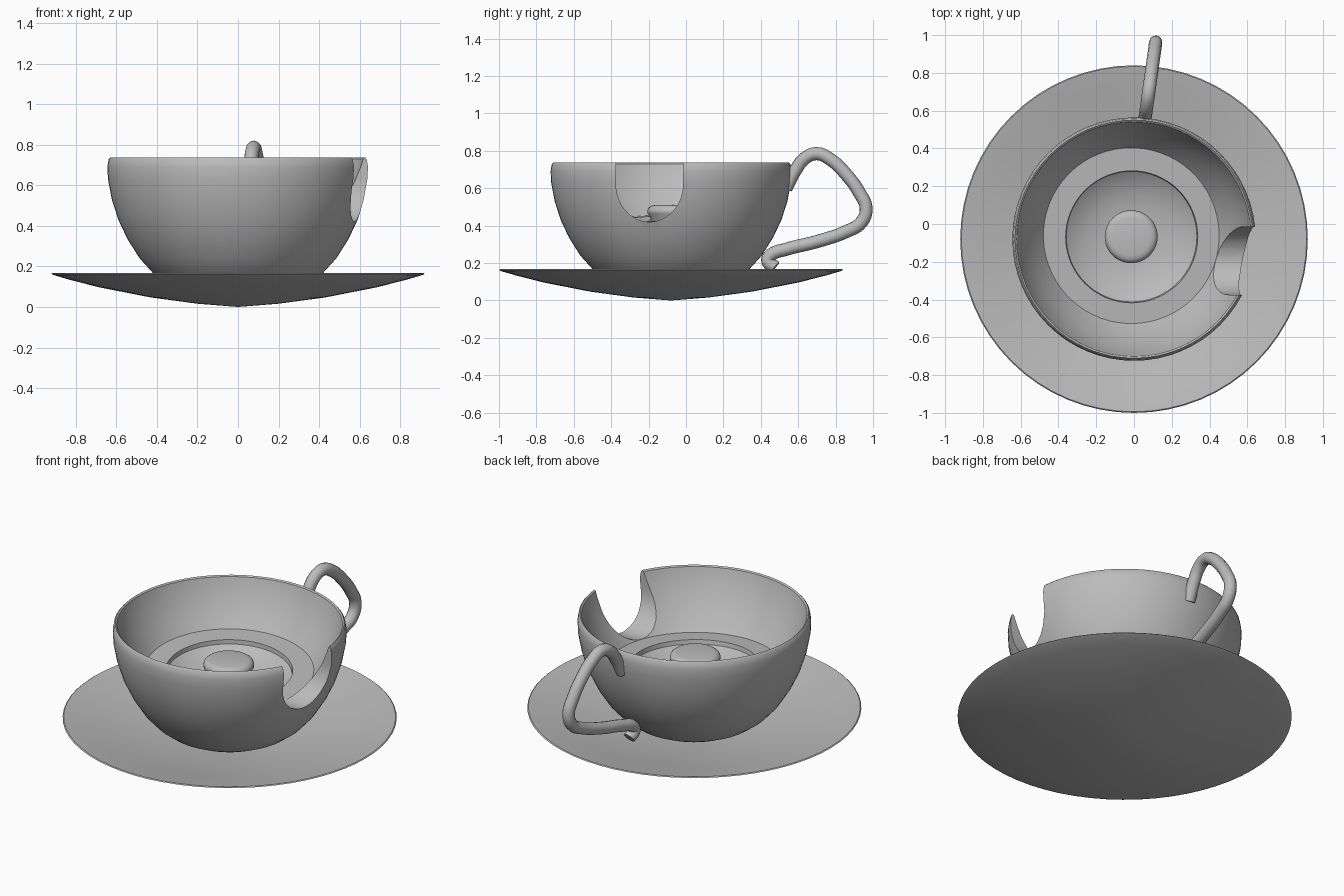
import bpy, bmesh, math
from mathutils import Matrix, Vector

cube = bpy.data.objects.get("Cube")
if cube:
    bpy.data.objects.remove(cube, do_unlink=True)

CENTRE_Y = -0.08

clay = bpy.data.materials.new("grey_clay")
clay.use_nodes = True
GREY = (0.5, 0.5, 0.5, 1)
clay.diffuse_color = GREY
clay.node_tree.nodes["Principled BSDF"].inputs["Base Color"].default_value = GREY


def add_object(name, bm, location=(0, 0, 0)):
    mesh = bpy.data.meshes.new(name)
    bm.to_mesh(mesh)
    bm.free()
    mesh.materials.append(clay)
    obj = bpy.data.objects.new(name, mesh)
    obj.location = location
    bpy.context.collection.objects.link(obj)
    return obj


def smooth(obj, angle=35):
    bpy.ops.object.select_all(action="DESELECT")
    obj.select_set(True)
    bpy.context.view_layer.objects.active = obj
    bpy.ops.object.shade_smooth_by_angle(angle=math.radians(angle))


def lathe(name, profile, location=(0, CENTRE_Y, 0), steps=64):
    """Spin a closed (radius, height) profile that starts and ends on the axis."""
    bm = bmesh.new()
    verts = [bm.verts.new((r, 0, z)) for r, z in profile]
    edges = [bm.edges.new(pair) for pair in zip(verts, verts[1:])]
    bmesh.ops.spin(bm, geom=verts + edges, axis=(0, 0, 1), cent=(0, 0, 0),
                   angle=math.tau, steps=steps, use_merge=True)
    bmesh.ops.remove_doubles(bm, verts=bm.verts, dist=1e-4)
    bmesh.ops.recalc_face_normals(bm, faces=bm.faces)
    return add_object(name, bm, location)


# Saucer: thin dish whose top follows its pointed underside
under = [(0, 0), (0.2, 0.016), (0.43, 0.047), (0.68, 0.096), (0.83, 0.134), (0.905, 0.156)]
rim = [(0.92, 0.163), (0.914, 0.168)]
top = [(r, z + 0.018) for r, z in reversed(under[:-1])]
smooth(lathe("saucer", under + rim + top))

# Cup: round outside, thin rim, walls that thicken downwards
cup = lathe("cup", [
    (0, 0.03), (0.2, 0.05), (0.28, 0.082), (0.36, 0.122), (0.42, 0.168), (0.485, 0.24),
    (0.545, 0.335), (0.59, 0.43), (0.622, 0.53), (0.641, 0.63), (0.644, 0.69), (0.638, 0.728),
    (0.63, 0.737), (0.621, 0.73), (0.612, 0.7), (0.58, 0.62), (0.535, 0.54), (0.49, 0.475),
    (0.44, 0.41), (0.36, 0.33), (0.2, 0.28), (0, 0.27)])

# Notch cutter: upright slot with a round bottom
bm = bmesh.new()
arc = [math.pi + math.pi * i / 24 for i in range(25)]
outline = [(0.18 * math.cos(a), 0.625 + 0.205 * math.sin(a)) for a in arc]
outline += [(0.18, 1), (-0.18, 1)]
face = bm.faces.new([bm.verts.new((0.36, y - 0.195, z)) for y, z in outline])
side = bmesh.ops.extrude_face_region(bm, geom=[face])
bmesh.ops.translate(bm, vec=(0.6, 0, 0),
                    verts=[v for v in side["geom"] if isinstance(v, bmesh.types.BMVert)])
bmesh.ops.recalc_face_normals(bm, faces=bm.faces)
cutter = add_object("notch_cutter", bm)

cut = cup.modifiers.new("notch", "BOOLEAN")
cut.operation = "DIFFERENCE"
cut.solver = "EXACT"
cut.object = cutter
bpy.context.view_layer.objects.active = cup
bpy.ops.object.modifier_apply(modifier=cut.name)
bpy.data.objects.remove(cutter, do_unlink=True)
smooth(cup)

# Cup floor: flat ring around a hollow, tipped slightly down towards the notch
floor = lathe("cup_floor", [
    (0, -0.12), (0.38, -0.12), (0.5, -0.01), (0.495, 0), (0.35, 0), (0.346, -0.025),
    (0.3, -0.055), (0.22, -0.082), (0.14, -0.095), (0, -0.1)], location=(-0.012, -0.068, 0.443))
floor.data.transform(Matrix.Rotation(0.065, 4, Vector((0.78, 0.62, 0))))
smooth(floor)

# Rounded button in the middle of the hollow
button = lathe("centre_button", [
    (0, 0.34), (0.11, 0.34), (0.125, 0.45), (0.138, 0.465), (0.14, 0.48), (0.134, 0.496),
    (0.12, 0.506), (0.1, 0.51), (0, 0.512)], location=(-0.015, -0.067, 0), steps=48)
smooth(button)

# Handle: bent rod leaning slightly to the left, with a hooked lower end
path = [(0.535, 0.6), (0.585, 0.695), (0.635, 0.76), (0.7, 0.785), (0.775, 0.752), (0.86, 0.67),
        (0.925, 0.58), (0.963, 0.49), (0.935, 0.415), (0.86, 0.37), (0.7, 0.315),
        (0.54, 0.275), (0.45, 0.24), (0.437, 0.21), (0.477, 0.178)]
curve = bpy.data.curves.new("handle", "CURVE")
curve.dimensions = "3D"
curve.bevel_depth = 0.035
curve.bevel_resolution = 4
curve.resolution_u = 6
curve.use_fill_caps = True
spline = curve.splines.new("BEZIER")
spline.bezier_points.add(len(path) - 1)
for point, (y, z) in zip(spline.bezier_points, path):
    point.co = Vector((0.06 + 0.14 * (y - 0.57), y, z))
    point.handle_left_type = point.handle_right_type = "AUTO"
curve.materials.append(clay)
handle = bpy.data.objects.new("handle", curve)
bpy.context.collection.objects.link(handle)
bpy.ops.object.select_all(action="DESELECT")
handle.select_set(True)
bpy.context.view_layer.objects.active = handle
bpy.ops.object.convert(target="MESH")
smooth(bpy.context.view_layer.objects.active, 50)
